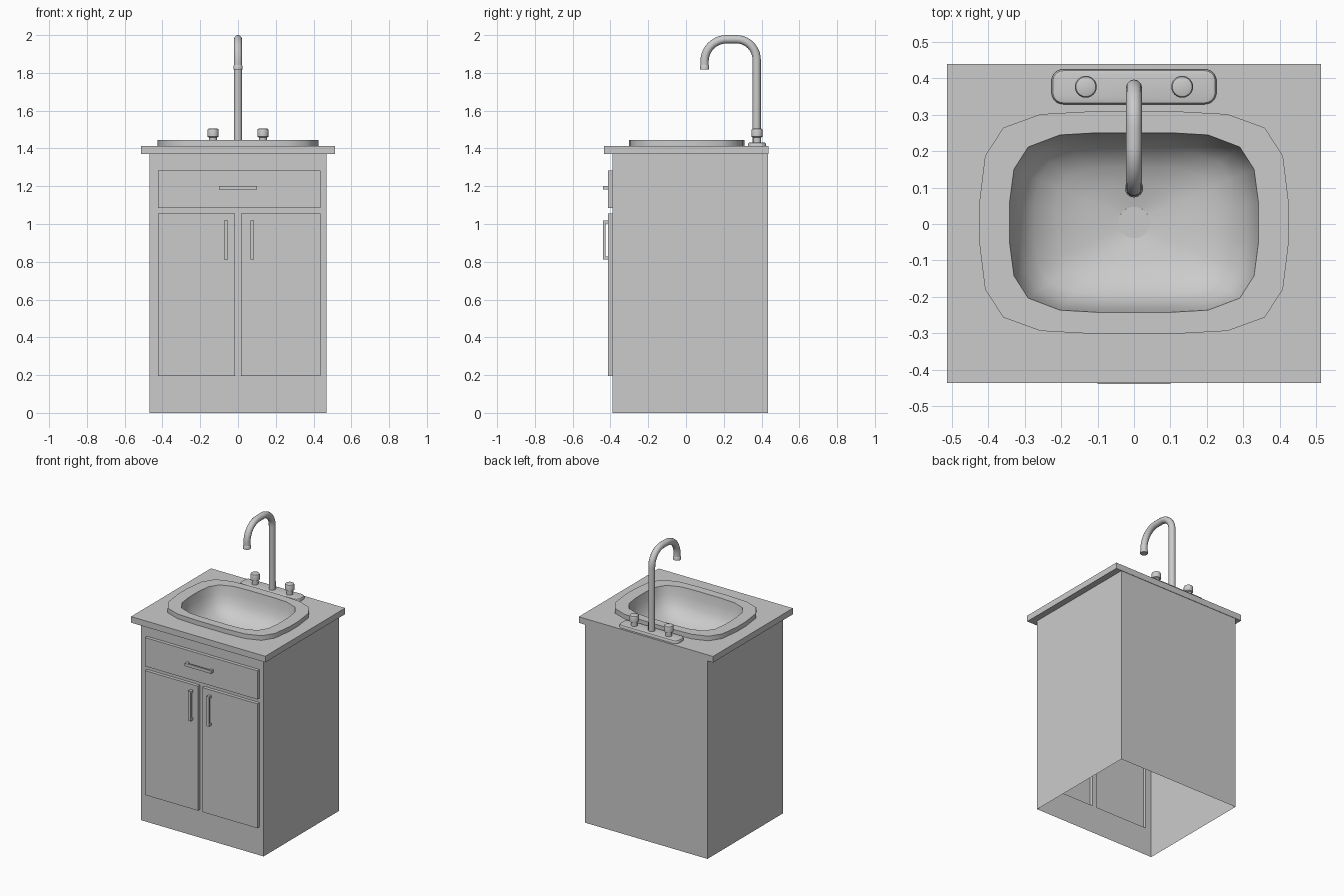
import bpy, bmesh, math
from mathutils import Vector

if "Cube" in bpy.data.objects:
    bpy.data.objects.remove(bpy.data.objects["Cube"])


def finish(name, bm, smooth=None):
    mesh = bpy.data.meshes.new(name)
    bm.to_mesh(mesh)
    bm.free()
    ob = bpy.data.objects.new(name, mesh)
    bpy.context.collection.objects.link(ob)
    if smooth:
        select(ob)
        bpy.ops.object.shade_smooth_by_angle(angle=math.radians(smooth))
    return ob


def select(ob):
    bpy.ops.object.select_all(action='DESELECT')
    ob.select_set(True)
    bpy.context.view_layer.objects.active = ob


def add_box(bm, lo, hi):
    geom = bmesh.ops.create_cube(bm, size=1)
    for v in geom['verts']:
        v.co = Vector([l + (c + 0.5) * (h - l) for c, l, h in zip(v.co, lo, hi)])


def loft(name, loops, cap_start=True, cap_end=True, smooth=40):
    bm = bmesh.new()
    rings = [[bm.verts.new(p) for p in loop] for loop in loops]
    n = len(rings[0])
    for a, b in zip(rings, rings[1:]):
        for i in range(n):
            j = (i + 1) % n
            bm.faces.new((a[i], a[j], b[j], b[i]))
    if cap_start:
        bm.faces.new(rings[0][::-1])
    if cap_end:
        bm.faces.new(rings[-1])
    return finish(name, bm, smooth)


def circle(x, y, z, r, n=24):
    return [(x + r * math.cos(2 * math.pi * i / n), y + r * math.sin(2 * math.pi * i / n), z)
            for i in range(n)]


def turned(name, x, y, profile):
    return loft(name, [circle(x, y, z, r) for r, z in profile])


# Cabinet: open-bottomed shell, doors and drawer extruded from the front
X0, X1, Y0, Y1, TOP = -0.469, 0.469, -0.39, 0.435, 1.372
xs = [X0, -0.423, -0.017, 0.016, 0.437, X1]
zs = [0, 0.195, 1.055, 1.085, 1.283, TOP]
bm = bmesh.new()
grid = [[bm.verts.new((x, Y0, z)) for x in xs] for z in zs]
cell = {}
for k in range(5):
    for i in range(5):
        cell[i, k] = bm.faces.new((grid[k][i], grid[k][i + 1], grid[k + 1][i + 1], grid[k + 1][i]))
for panel in ([(1, 1)], [(3, 1)], [(1, 3), (2, 3), (3, 3)]):
    faces = [cell[p] for p in panel]
    out = bmesh.ops.extrude_face_region(bm, geom=faces)['geom']
    bmesh.ops.translate(bm, vec=(0, -0.023, 0),
                        verts=[g for g in out if isinstance(g, bmesh.types.BMVert)])
    old = [f for f in faces if f.is_valid]
    if old:
        bmesh.ops.delete(bm, geom=old, context='FACES')
corners = [(X1, Y0), (X1, Y1), (X0, Y1), (X0, Y0)]
for (ax, ay), (bx, by) in zip(corners, corners[1:]):
    bm.faces.new([bm.verts.new(p) for p in
                  ((ax, ay, 0), (bx, by, 0), (bx, by, TOP), (ax, ay, TOP))])
finish("cabinet", bm)


# Handles: a bar on two posts
def handle(name, x, z, half, vertical):
    bm = bmesh.new()
    w, front, mid, back = 0.01, -0.439, -0.427, -0.41
    pieces = [(-half, half, front, mid), (-half, -half + 0.016, mid, back),
              (half - 0.016, half, mid, back)]
    for a, b, y0, y1 in pieces:
        if vertical:
            add_box(bm, (x - w, y0, z + a), (x + w, y1, z + b))
        else:
            add_box(bm, (x + a, y0, z - w), (x + b, y1, z + w))
    finish(name, bm)


handle("drawer_handle", 0, 1.192, 0.1, False)
handle("left_door_handle", -0.064, 0.915, 0.103, True)
handle("right_door_handle", 0.075, 0.915, 0.103, True)


# Sink outlines: one quadrant mirrored into a full loop
def outline(quad, z, scale=1.0):
    q = [(x * scale, y * scale) for x, y in quad]
    pts = (q + [(-x, y) for x, y in q[::-1]] + [(-x, -y) for x, y in q]
           + [(x, -y) for x, y in q[::-1]])
    return [(x, y + 0.004, z) for x, y in pts]


OUTER = [(0.425, 0.046), (0.408, 0.183), (0.358, 0.26), (0.256, 0.297), (0.11, 0.305)]
INNER = [(0.341, 0.055), (0.329, 0.146), (0.29, 0.207), (0.203, 0.24), (0.1, 0.246)]

# Countertop with sink opening
bm = bmesh.new()
add_box(bm, (-0.513, -0.435, 1.37), (0.513, 0.438, 1.412))
counter = finish("countertop", bm)
cutter = loft("sink_cutter", [outline(INNER, 1.3, 1.06), outline(INNER, 1.5, 1.06)], smooth=None)
cutter.hide_render = True
mod = counter.modifiers.new("sink_hole", 'BOOLEAN')
mod.operation = 'DIFFERENCE'
mod.object = cutter
select(counter)
bpy.ops.object.modifier_apply(modifier=mod.name)
bpy.data.objects.remove(cutter)

# Sink: raised rim and bowl
bowl = [(1.0, 1.444), (0.97, 1.39), (0.91, 1.335), (0.8, 1.29), (0.62, 1.258), (0.4, 1.238)]
rings = [outline(OUTER, 1.41), outline(OUTER, 1.444)]
rings += [outline(INNER, z, s) for s, z in bowl]
drain_ring = []
for x, y, z in outline(INNER, 1.225):
    a = math.atan2((y - 0.004) / 0.246, x / 0.341)
    drain_ring.append((0.043 * math.cos(a), 0.004 + 0.043 * math.sin(a), z))
loft("sink", rings + [drain_ring], cap_start=False, cap_end=False, smooth=40)
turned("drain", 0, 0.004, [(0.043, 1.22), (0.043, 1.226)])


# Faucet base plate
def rounded_rect(hx, hy, r, z, cy=0.376, n=6):
    pts = []
    for q, (sx, sy) in enumerate([(1, 1), (-1, 1), (-1, -1), (1, -1)]):
        for i in range(n + 1):
            a = math.pi / 2 * (q + i / n)
            pts.append((sx * (hx - r) + r * math.cos(a), cy + sy * (hy - r) + r * math.sin(a), z))
    return pts


loft("faucet_base", [rounded_rect(0.226, 0.048, 0.032, 1.41),
                     rounded_rect(0.226, 0.048, 0.032, 1.424),
                     rounded_rect(0.222, 0.044, 0.028, 1.43),
                     rounded_rect(0.214, 0.036, 0.02, 1.432)])

# Taps
for name, x in (("left_tap", -0.132), ("right_tap", 0.132)):
    turned(name, x, 0.376, [(0.021, 1.425), (0.021, 1.458), (0.029, 1.462), (0.03, 1.495),
                            (0.027, 1.503), (0.018, 1.506)])

# Gooseneck spout
path = [(0.374, 1.425)]
path += [(0.266 + 0.108 * math.cos(a), 1.87 + 0.108 * math.sin(a))
         for a in [math.pi / 2 * i / 10 for i in range(11)]]
path += [(0.215 + 0.117 * math.cos(a), 1.861 + 0.117 * math.sin(a))
         for a in [math.pi / 2 * (1 + i / 10) for i in range(11)]]
path += [(0.098, 1.825)]
curve = bpy.data.curves.new("spout", 'CURVE')
curve.dimensions = '3D'
curve.bevel_depth = 0.022
curve.bevel_resolution = 4
curve.use_fill_caps = True
spline = curve.splines.new('POLY')
spline.points.add(len(path) - 1)
for p, (y, z) in zip(spline.points, path):
    p.co = (0, y, z, 1)
spout = bpy.data.objects.new("spout", curve)
bpy.context.collection.objects.link(spout)
select(spout)
bpy.ops.object.convert(target='MESH')
bpy.ops.object.shade_smooth_by_angle(angle=math.radians(40))
turned("spout_nozzle", 0, 0.098, [(0.02, 1.818), (0.025, 1.818), (0.025, 1.836), (0.021, 1.843)])
